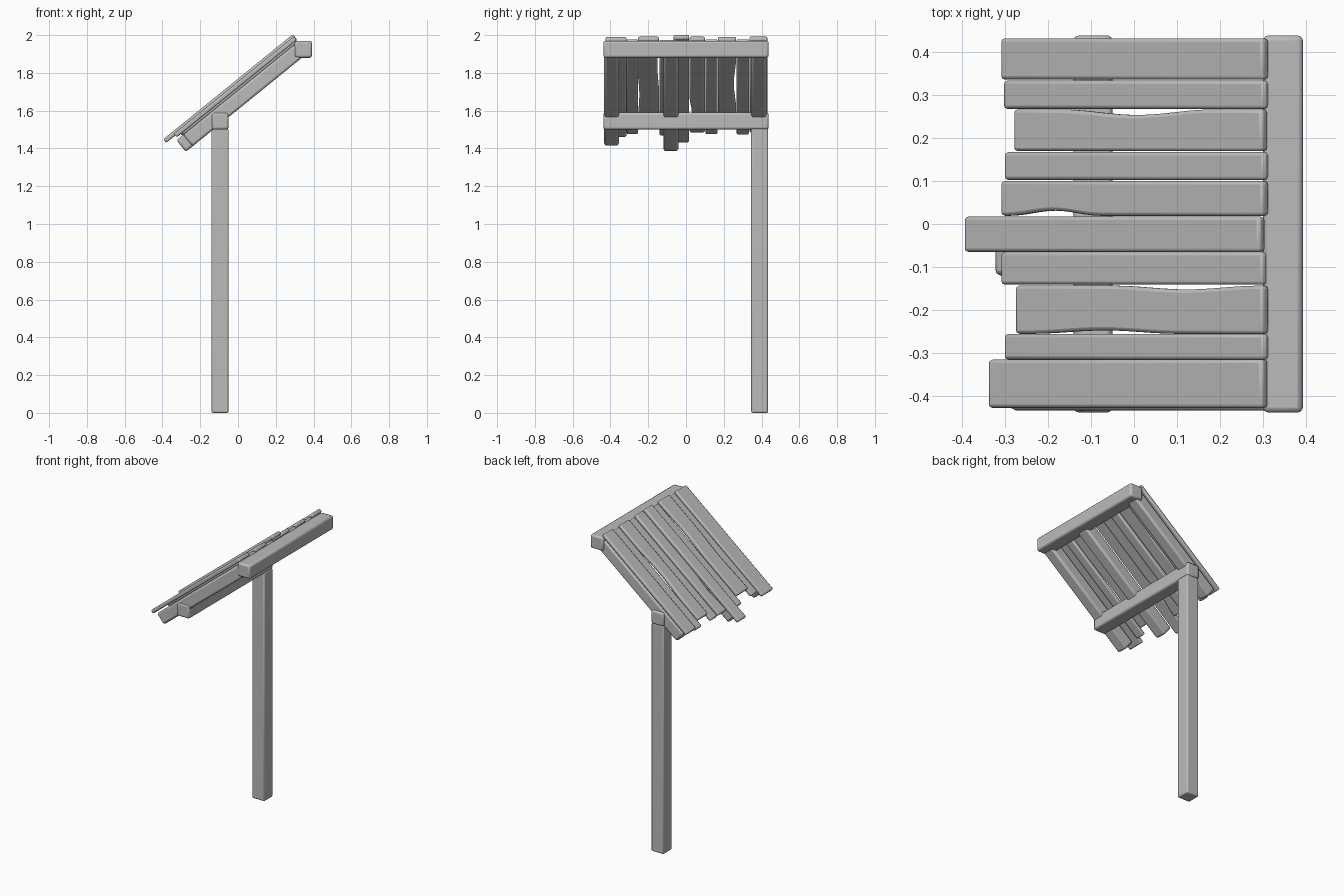
import bpy, bmesh, math
from mathutils import Matrix

if "Cube" in bpy.data.objects:
    bpy.data.objects.remove(bpy.data.objects["Cube"], do_unlink=True)

PITCH = math.radians(39)
C, S = math.cos(PITCH), math.sin(PITCH)
TILT = Matrix.Rotation(-PITCH, 4, 'Y')   # roof slope: local x runs uphill

grey = bpy.data.materials.new("plain grey")
grey.use_nodes = True
colour = (0.5, 0.5, 0.5, 1)
grey.diffuse_color = colour
grey.node_tree.nodes["Principled BSDF"].inputs["Base Color"].default_value = colour


def timber(name, outline, low, high, bevel, matrix=Matrix()):
    """Extrude a flat outline between two heights and soften its edges."""
    bm = bmesh.new()
    base = bm.faces.new([bm.verts.new((x, y, low)) for x, y in outline])
    top = bmesh.ops.extrude_face_region(bm, geom=[base])["geom"]
    bmesh.ops.translate(bm, vec=(0, 0, high - low),
                        verts=[v for v in top if isinstance(v, bmesh.types.BMVert)])
    bmesh.ops.recalc_face_normals(bm, faces=bm.faces)
    mesh = bpy.data.meshes.new(name)
    bm.to_mesh(mesh)
    bm.free()
    mesh.materials.append(grey)
    obj = bpy.data.objects.new(name, mesh)
    obj.matrix_world = matrix
    bpy.context.collection.objects.link(obj)
    mod = obj.modifiers.new("soft edges", 'BEVEL')
    mod.width, mod.segments, mod.limit_method = bevel, 2, 'ANGLE'
    mod.angle_limit = math.radians(40)
    bpy.ops.object.select_all(action='DESELECT')
    obj.select_set(True)
    bpy.context.view_layer.objects.active = obj
    bpy.ops.object.shade_smooth_by_angle(angle=math.radians(50))
    return obj


def rect(x0, x1, y0, y1):
    return [(x0, y0), (x1, y0), (x1, y1), (x0, y1)]


def worn_edge(y, inward, notch):
    """Points of one long edge, bowed inward over the notch."""
    if not notch:
        return []
    start, end, depth = notch
    steps = 12
    return [(start + (end - start) * i / steps,
             y + inward * depth * math.sin(math.pi * i / steps) ** 2)
            for i in range(steps + 1)]


# Post and the two level beams
timber("post", rect(-0.14, -0.05, 0.345, 0.435), 0, 1.505, 0.008)
timber("lower_beam", rect(-0.14, -0.05, -0.438, 0.438), 1.5, 1.59, 0.012)
timber("upper_beam", rect(0.3, 0.392, -0.438, 0.438), 1.88, 1.97, 0.012)

# Sloping rafters under the planks
for i, (y0, y1, start) in enumerate([(-0.433, -0.355, 0.7), (-0.12, -0.04, 0.655),
                                     (0.345, 0.425, 0.72)]):
    timber(f"rafter_{i + 1}", rect(start, 1.46, y0, y1), 1.248, 1.327, 0.012, TILT)

# Roof planks: y range, plan x range, height step, worn front edge, worn back edge
planks = [
    (-0.427, -0.315, -0.34, 0.312, 1, None, None),
    (-0.315, -0.255, -0.303, 0.317, 0, None, None),
    (-0.255, -0.143, -0.277, 0.314, 1, (-0.25, 0.1, 0.008), (-0.06, 0.29, 0.009)),
    (-0.141, -0.065, -0.311, 0.314, 0, None, None),
    (-0.065, 0.017, -0.396, 0.306, 2, None, None),
    (0.019, 0.1, -0.311, 0.314, 1, (-0.3, -0.08, 0.012), None),
    (0.102, 0.167, -0.303, 0.317, 0, None, None),
    (0.169, 0.266, -0.281, 0.312, 1, None, (-0.18, 0.18, 0.013)),
    (0.267, 0.333, -0.305, 0.317, 0, None, None),
    (0.335, 0.431, -0.311, 0.314, 1, None, None),
]
for i, (y0, y1, x0, x1, step, front, back) in enumerate(planks):
    low = 1.325 + 0.0125 * step
    high = low + 0.025

    def along(x, n):
        return (x + n * S) / C      # plan x to distance up the slope

    u0, u1 = along(x0, high), along(x1, low)
    f = [(along(x, high), y) for x, y in worn_edge(y0, 1, front)]
    b = [(along(x, high), y) for x, y in worn_edge(y1, -1, back)]
    outline = [(u0, y0)] + f + [(u1, y0), (u1, y1)] + b[::-1] + [(u0, y1)]
    timber(f"roof_plank_{i + 1}", outline, low, high, 0.008, TILT)
